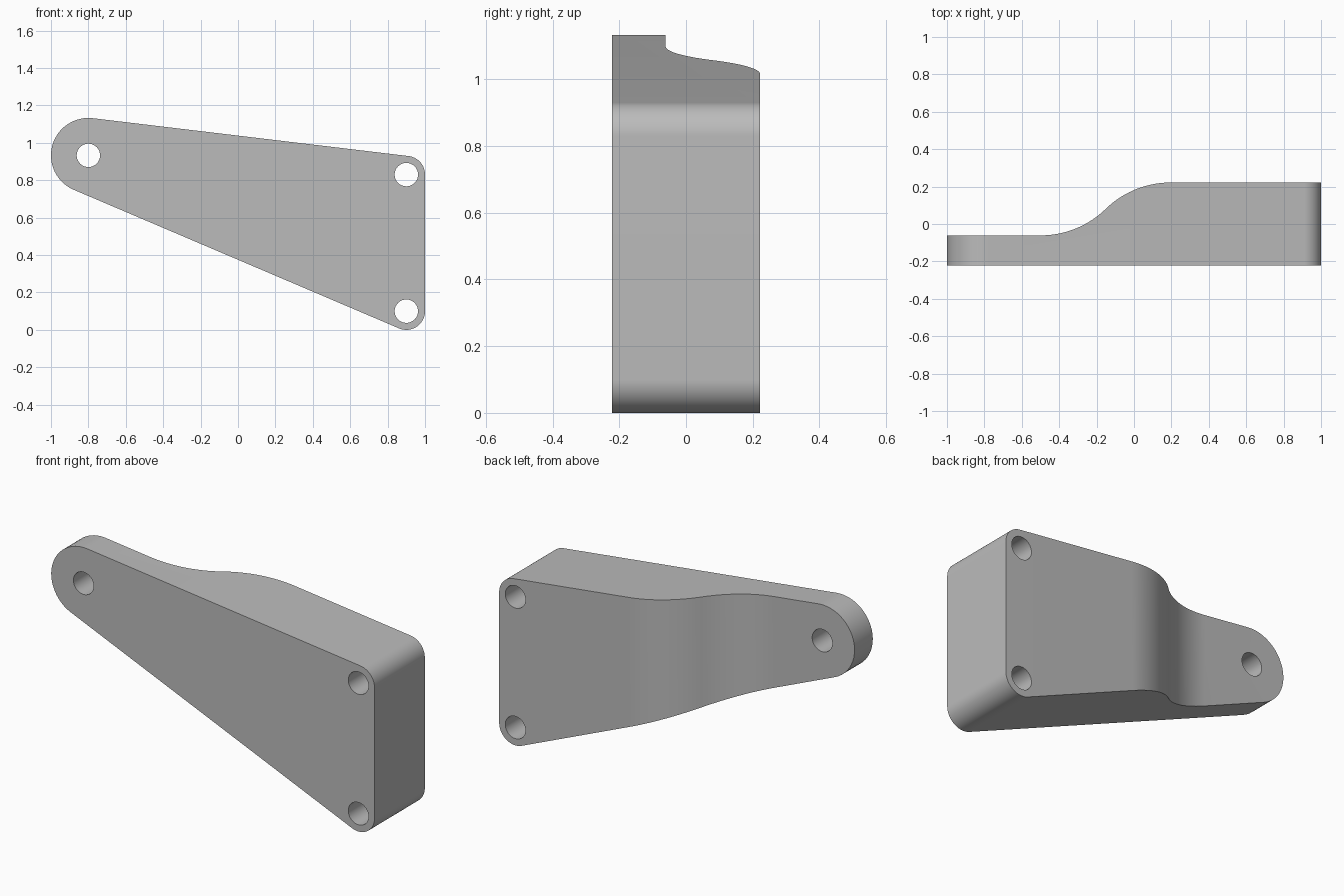
import bpy, bmesh
from math import sin, cos, acos, asin, atan2, pi, hypot, tau, radians

cube = bpy.data.objects.get("Cube")
if cube:
    bpy.data.objects.remove(cube, do_unlink=True)

# Boss circles, counter-clockwise seen from the front: x, z, radius
BOSSES = [(-0.8, 0.933, 0.2), (0.9, 0.1, 0.1), (0.9, 0.83, 0.1)]
HOLE_RADIUS = 0.0625
FRONT, THIN_BACK, THICK_BACK = -0.222, -0.061, 0.222
STEP_START, STEP_RADIUS = -0.5, 0.5


def prism(name, points, direction):
    """Closed solid from a loop of points pushed along a direction."""
    bm = bmesh.new()
    face = bm.faces.new([bm.verts.new(p) for p in points])
    top = bmesh.ops.extrude_face_region(bm, geom=[face])["geom"]
    verts = [v for v in top if isinstance(v, bmesh.types.BMVert)]
    bmesh.ops.translate(bm, verts=verts, vec=direction)
    bmesh.ops.recalc_face_normals(bm, faces=bm.faces[:])
    mesh = bpy.data.meshes.new(name)
    bm.to_mesh(mesh)
    bm.free()
    obj = bpy.data.objects.new(name, mesh)
    bpy.context.collection.objects.link(obj)
    return obj


def arc(cx, cy, r, start, end, steps):
    return [(cx + r * cos(start + (end - start) * i / steps),
             cy + r * sin(start + (end - start) * i / steps))
            for i in range(steps + 1)]


def tangent_angle(a, b):
    """Angle of the outward normal of the line touching both circles."""
    dx, dz = b[0] - a[0], b[1] - a[1]
    return atan2(dz, dx) - acos((a[2] - b[2]) / hypot(dx, dz))


# Outline: rounded triangle wrapped around the three bosses
outline = []
for i, (x, z, r) in enumerate(BOSSES):
    here = BOSSES[i]
    start = tangent_angle(BOSSES[i - 1], here)
    end = tangent_angle(here, BOSSES[(i + 1) % 3])
    sweep = (end - start) % tau
    outline += arc(x, z, r, start, start + sweep, 24)
bracket = prism("bracket_plate", [(x, -0.4, z) for x, z in outline], (0, 0.8, 0))

# Thickness profile: thin arm, S-shaped step, thick base
half_rise = (THICK_BACK - THIN_BACK) / 2
swing = acos(1 - half_rise / STEP_RADIUS)
run = 2 * STEP_RADIUS * sin(swing)
lower = arc(STEP_START, THIN_BACK + STEP_RADIUS, STEP_RADIUS, -pi / 2, -pi / 2 + swing, 20)
upper = arc(STEP_START + run, THICK_BACK - STEP_RADIUS, STEP_RADIUS, pi / 2 + swing, pi / 2, 20)
profile = [(-1.2, FRONT), (-1.2, THIN_BACK)] + lower + upper[1:]
profile += [(1.2, THICK_BACK), (1.2, FRONT)]
cutters = [(prism("thickness_cutter", [(x, y, -0.3) for x, y in profile], (0, 0, 1.8)), "INTERSECT")]

# Bolt holes at the boss centres
for x, z, r in BOSSES:
    ring = arc(x, z, HOLE_RADIUS, 0, tau, 48)[:-1]
    cutters.append((prism("hole_cutter", [(px, -0.6, pz) for px, pz in ring], (0, 1.2, 0)), "DIFFERENCE"))

bpy.ops.object.select_all(action="DESELECT")
bpy.context.view_layer.objects.active = bracket
bracket.select_set(True)
for cutter, operation in cutters:
    cutter.hide_render = True
    mod = bracket.modifiers.new("cut", "BOOLEAN")
    mod.operation, mod.solver, mod.object = operation, "EXACT", cutter
    bpy.ops.object.modifier_apply(modifier=mod.name)
    bpy.data.objects.remove(cutter, do_unlink=True)

# Plain grey finish
grey = bpy.data.materials.new("plain_grey")
grey.use_nodes = True
grey.diffuse_color = (0.5, 0.5, 0.5, 1)
grey.node_tree.nodes["Principled BSDF"].inputs["Base Color"].default_value = (0.5, 0.5, 0.5, 1)
bracket.data.materials.clear()
bracket.data.materials.append(grey)
bpy.ops.object.shade_smooth_by_angle(angle=radians(30))
